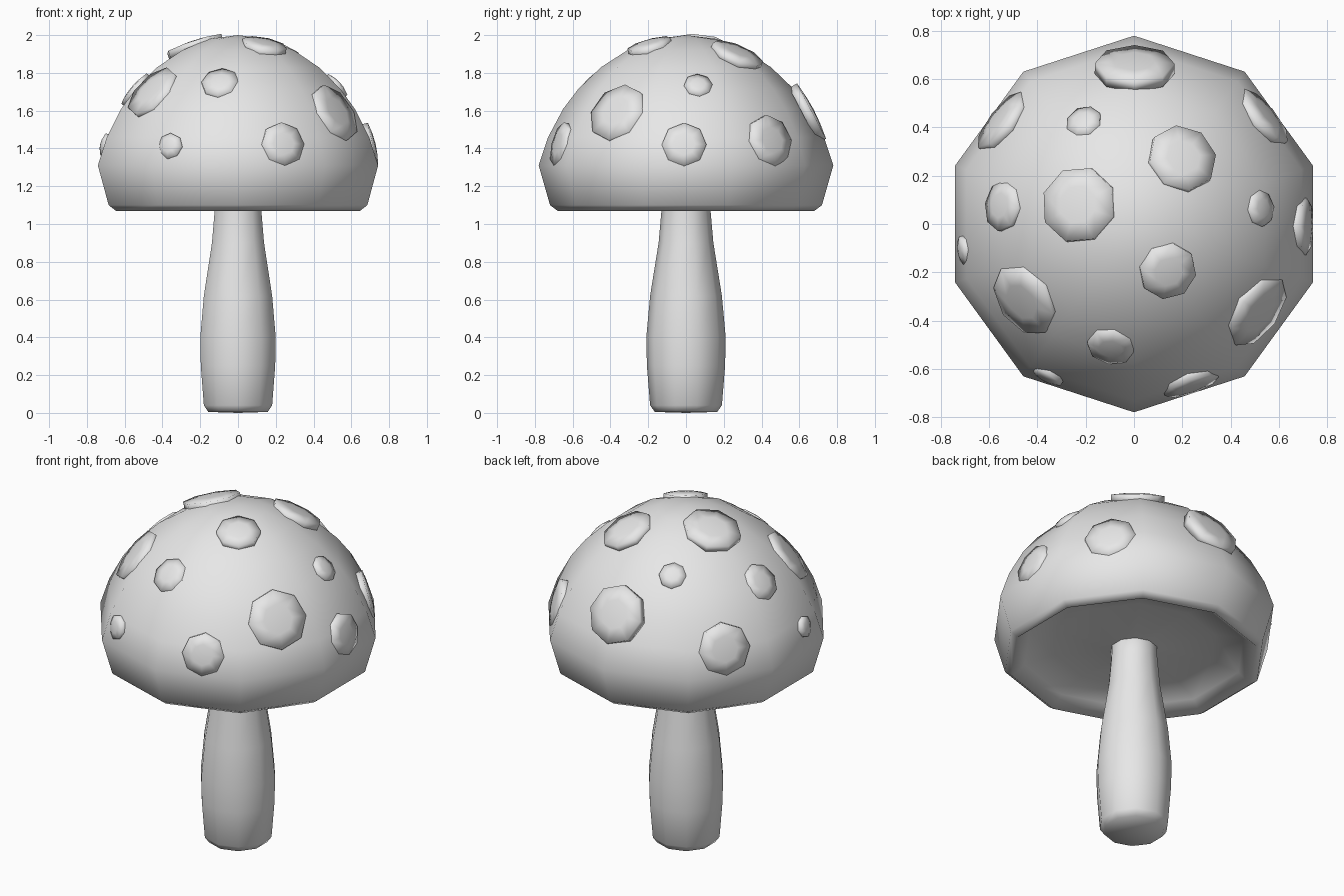
import bpy, bmesh, math
from mathutils import Vector

cube = bpy.data.objects.get("Cube")
if cube:
    bpy.data.objects.remove(cube, do_unlink=True)

grey = bpy.data.materials.new("plain_grey")
grey.use_nodes = True
grey.diffuse_color = (0.8, 0.8, 0.8, 1)
grey.node_tree.nodes["Principled BSDF"].inputs["Base Color"].default_value = (0.8, 0.8, 0.8, 1)


def lathe(name, profile, sides):
    """Smooth solid of revolution; zero-radius points become poles."""
    bm = bmesh.new()
    rings = []
    for r, z in profile:
        if r == 0:
            rings.append([bm.verts.new((0, 0, z))] * sides)
        else:
            angles = [math.pi / 2 + math.tau * i / sides for i in range(sides)]
            rings.append([bm.verts.new((r * math.cos(a), r * math.sin(a), z)) for a in angles])
    for low, high in zip(rings, rings[1:]):
        for i in range(sides):
            j = (i + 1) % sides
            corners = list(dict.fromkeys((low[i], low[j], high[j], high[i])))
            bm.faces.new(corners).smooth = True
    bmesh.ops.recalc_face_normals(bm, faces=bm.faces)
    mesh = bpy.data.meshes.new(name)
    bm.to_mesh(mesh)
    bm.free()
    mesh.materials.append(grey)
    obj = bpy.data.objects.new(name, mesh)
    bpy.context.collection.objects.link(obj)
    return obj


# Stem
lathe("stem", [(0, 0), (0.165, 0.005), (0.19, 0.04), (0.207, 0.25), (0.21, 0.4),
               (0.19, 0.62), (0.145, 0.9), (0.13, 1.07), (0.125, 1.25), (0, 1.25)], 10)

# Cap with a hollow underside
cap = lathe("cap", [(0, 1.13), (0.12, 1.14), (0.45, 1.17), (0.61, 1.13), (0.68, 1.07),
                    (0.72, 1.10), (0.78, 1.31), (0.73, 1.46), (0.65, 1.61), (0.57, 1.715),
                    (0.45, 1.83), (0.31, 1.92), (0.16, 1.98), (0, 2.0)], 10)

# Raised spots: x, y, z near the cap surface, and radius
spots = [
    (-0.23, 0.08, 1.95, 0.16), (0.205, 0.275, 1.91, 0.145), (0.14, -0.195, 1.95, 0.12),
    (0, 0.65, 1.59, 0.165), (-0.555, 0.43, 1.45, 0.145), (0.54, 0.445, 1.44, 0.14),
    (-0.21, 0.43, 1.8, 0.075), (-0.555, 0.075, 1.72, 0.105), (-0.71, -0.11, 1.42, 0.06),
    (0.53, 0.065, 1.74, 0.075), (0.71, -0.01, 1.42, 0.118), (-0.455, -0.315, 1.7, 0.16),
    (0.515, -0.365, 1.59, 0.165), (-0.095, -0.51, 1.75, 0.1), (-0.36, -0.625, 1.41, 0.07),
    (0.235, -0.66, 1.42, 0.118),
]
for n, (x, y, z, r) in enumerate(spots, 1):
    spot = lathe(f"spot_{n}", [(0, -0.04), (r, -0.04), (r, 0.008), (r * 0.5, 0.018), (0, 0.022)], 8)
    hit, point, _, _ = cap.closest_point_on_mesh(Vector((x, y, z)))
    outward = point - Vector((0, 0, 1.25))
    spot.location = point
    spot.rotation_euler = outward.to_track_quat('Z', 'Y').to_euler()
